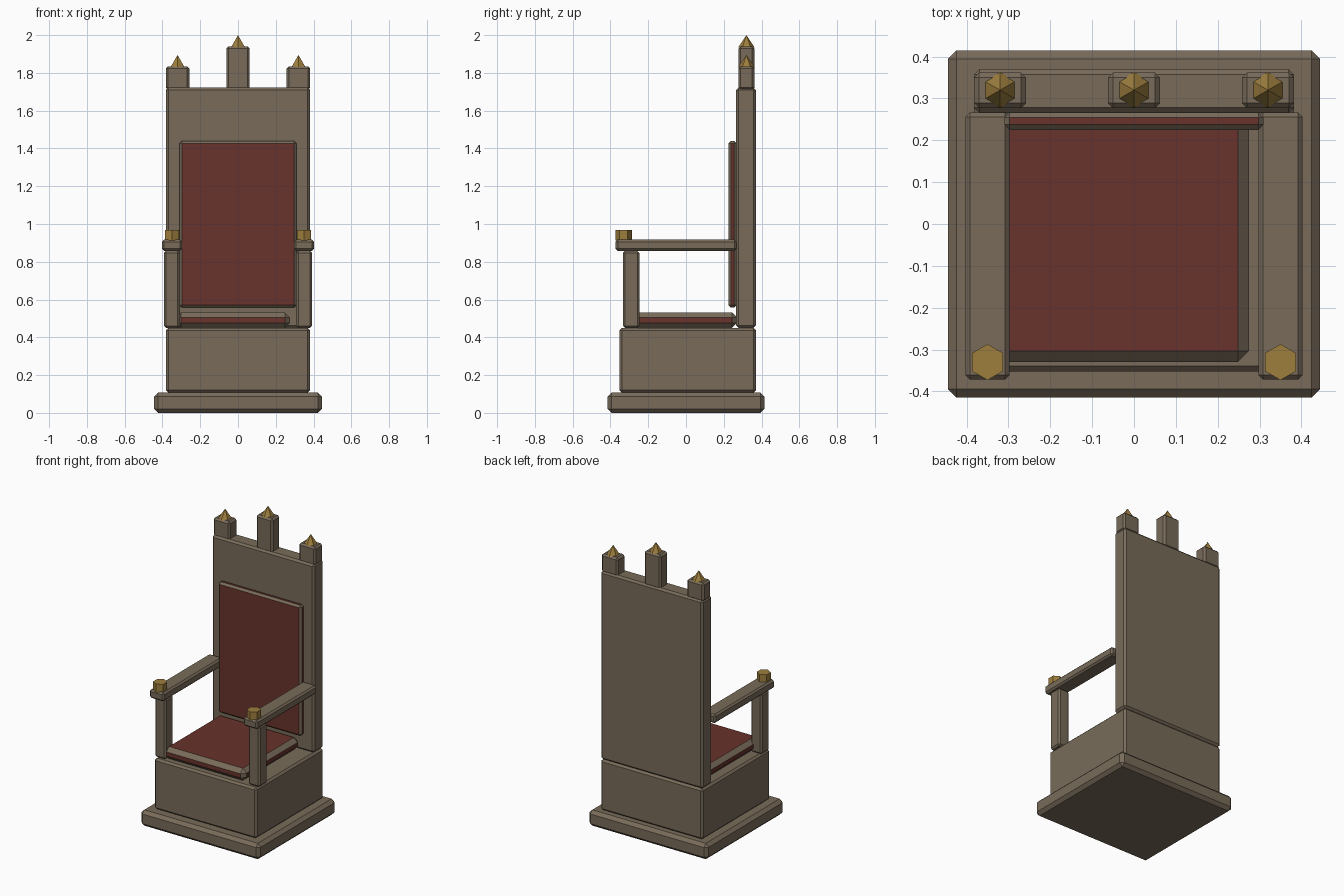
import bpy
import bmesh
from mathutils import Vector

if "Cube" in bpy.data.objects:
    bpy.data.objects.remove(bpy.data.objects["Cube"], do_unlink=True)


def make_material(name, rgb):
    mat = bpy.data.materials.new(name)
    mat.use_nodes = True
    color = (*rgb, 1.0)
    mat.diffuse_color = color
    mat.node_tree.nodes["Principled BSDF"].inputs["Base Color"].default_value = color
    return mat


stone = make_material("brown stone", (0.19, 0.148, 0.102))
cloth = make_material("red cloth", (0.14, 0.032, 0.025))
gold = make_material("gold", (0.34, 0.21, 0.048))


def finish(bm, name, materials):
    mesh = bpy.data.meshes.new(name)
    bm.to_mesh(mesh)
    bm.free()
    for mat in materials:
        mesh.materials.append(mat)
    obj = bpy.data.objects.new(name, mesh)
    bpy.context.collection.objects.link(obj)
    return obj


def block(name, x, y, z, bevel, padded=False):
    """Chamfered box from (min, max) ranges; padded gives cloth faces with a stone trim."""
    bm = bmesh.new()
    bmesh.ops.create_cube(bm, size=1)
    low, high = (Vector(corner) for corner in zip(x, y, z))
    for v in bm.verts:
        v.co = (low + high) / 2 + v.co * (high - low)
    bmesh.ops.bevel(bm, geom=bm.edges[:], offset=bevel, segments=1,
                    affect='EDGES', clamp_overlap=True)
    bm.normal_update()
    if padded:
        for face in bm.faces:
            face.material_index = int(max(abs(n) for n in face.normal) > 0.95)
    return finish(bm, name, [stone, cloth])


def hexagon(name, x, y, z, radius, tip):
    """Six-sided ornament with corners pointing along y."""
    bm = bmesh.new()
    bmesh.ops.create_cone(bm, cap_ends=True, segments=6, radius1=radius,
                          radius2=tip, depth=z[1] - z[0])
    if tip == 0:
        bmesh.ops.remove_doubles(bm, verts=bm.verts[:], dist=0.0001)
    bmesh.ops.translate(bm, verts=bm.verts[:], vec=(x, y, sum(z) / 2))
    return finish(bm, name, [gold])


# Stepped base
block("base_step", (-0.445, 0.445), (-0.415, 0.415), (0, 0.107), 0.021)
block("seat_plinth", (-0.382, 0.382), (-0.352, 0.37), (0.107, 0.45), 0.013)

# Seat cushion and backrest
block("seat_cushion", (-0.33, 0.275), (-0.33, 0.27), (0.45, 0.532), 0.027, True)
block("backrest", (-0.382, 0.382), (0.265, 0.37), (0.45, 1.722), 0.013)
block("back_panel", (-0.31, 0.31), (0.225, 0.267), (0.557, 1.44), 0.013, True)

# Three crowned posts on the backrest
for label, x, top in (("right", -0.32, 1.835), ("middle", 0, 1.94), ("left", 0.32, 1.835)):
    block(label + "_crown_post", (x - 0.062, x + 0.062), (0.277, 0.362),
          (1.71, top), 0.012)
    hexagon(label + "_crown_spike", x, 0.32, (top - 0.005, top + 0.06), 0.043, 0)

# Arms
for label, s in (("right", -1), ("left", 1)):
    block(label + "_arm_post", sorted((s * 0.308, s * 0.392)), (-0.333, -0.247),
          (0.45, 0.858), 0.011)
    block(label + "_armrest", sorted((s * 0.297, s * 0.403)), (-0.372, 0.267),
          (0.858, 0.917), 0.011)
    hexagon(label + "_arm_knob", s * 0.35, -0.33, (0.912, 0.967), 0.043, 0.043)
